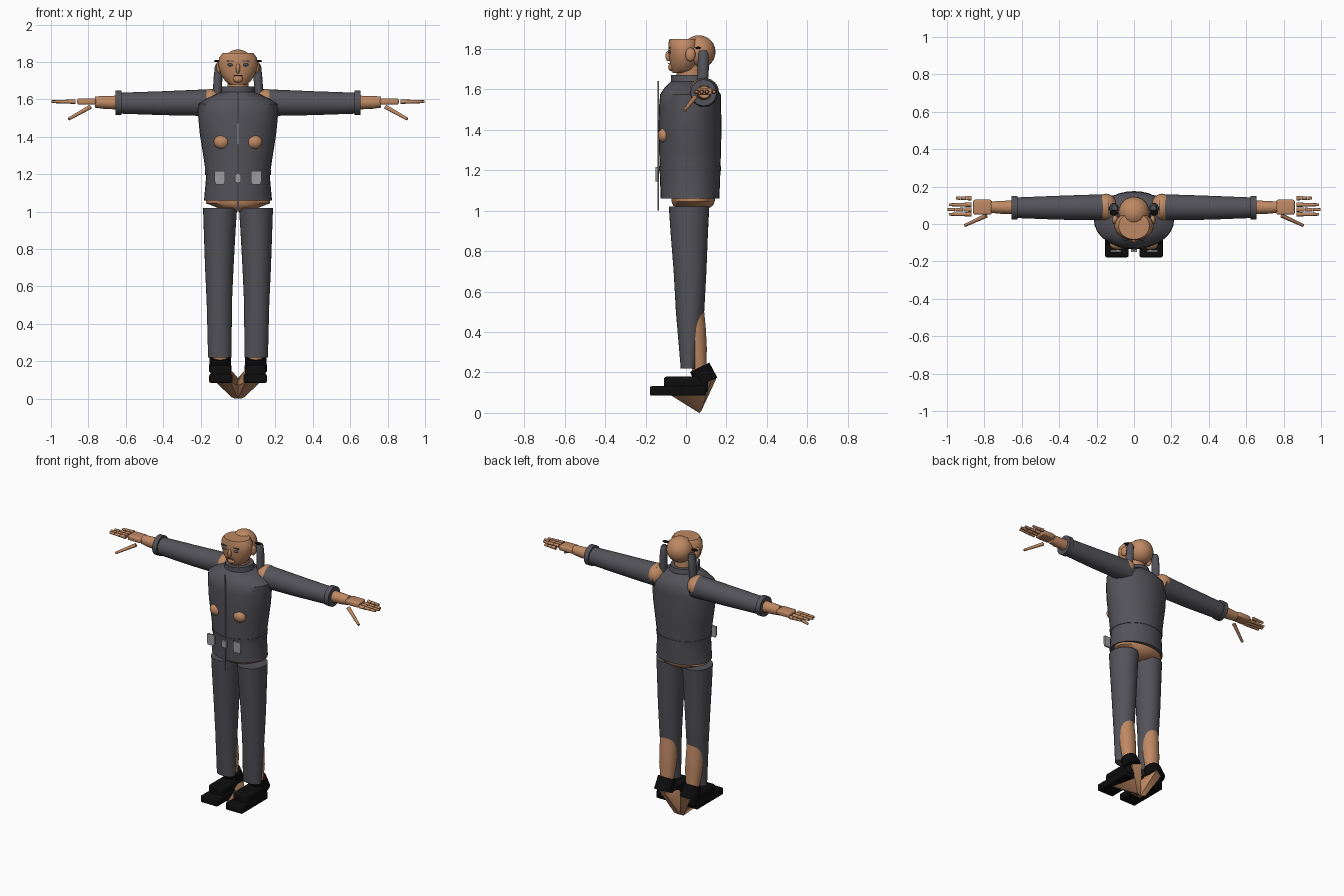
import bpy, bmesh, math
from mathutils import Vector, Matrix

cube = bpy.data.objects.get("Cube")
if cube:
    bpy.data.objects.remove(cube, do_unlink=True)


def material(name, r, g, b):
    m = bpy.data.materials.new(name)
    m.use_nodes = True
    m.diffuse_color = (r, g, b, 1)
    m.node_tree.nodes["Principled BSDF"].inputs["Base Color"].default_value = (r, g, b, 1)
    return m


CLOTH = material("charcoal cloth", .085, .085, .1)
SKIN = material("skin", .52, .25, .125)
BLACK = material("black leather", .004, .004, .004)
METAL = material("light metal", .34, .34, .35)
ZIP = material("zip grey", .16, .16, .17)
EYE = material("eye grey", .07, .09, .12)
LIP = material("lip brown", .22, .09, .05)


def finish(name, bm, mat, angle=40):
    bmesh.ops.recalc_face_normals(bm, faces=bm.faces)
    mesh = bpy.data.meshes.new(name)
    bm.to_mesh(mesh)
    bm.free()
    mesh.materials.append(mat)
    ob = bpy.data.objects.new(name, mesh)
    bpy.context.collection.objects.link(ob)
    bpy.ops.object.select_all(action='DESELECT')
    ob.select_set(True)
    bpy.context.view_layer.objects.active = ob
    bpy.ops.object.shade_smooth_by_angle(angle=math.radians(angle))
    return ob


def loft(name, rings, mat, along_x=False, n=32):
    """Skin ellipses (centre a, centre b, position, radius a, radius b)."""
    bm = bmesh.new()
    loops = []
    for a, b, t, ra, rb in rings:
        loop = []
        for i in range(n):
            ang = math.tau * i / n
            u, v = a + ra * math.cos(ang), b + rb * math.sin(ang)
            loop.append(bm.verts.new((t, u, v) if along_x else (u, v, t)))
        loops.append(loop)
    for lo, hi in zip(loops, loops[1:]):
        for i in range(n):
            j = (i + 1) % n
            bm.faces.new((lo[i], lo[j], hi[j], hi[i]))
    bm.faces.new(loops[0])
    bm.faces.new(loops[-1])
    return finish(name, bm, mat)


def ball(name, loc, size, mat):
    bm = bmesh.new()
    bmesh.ops.create_uvsphere(bm, u_segments=24, v_segments=14, radius=1,
                              matrix=Matrix.LocRotScale(Vector(loc), None, Vector(size)))
    return finish(name, bm, mat)


def box(name, lo, hi, mat, bevel=0):
    lo, hi = Vector(lo), Vector(hi)
    bm = bmesh.new()
    bmesh.ops.create_cube(bm, size=1, matrix=Matrix.LocRotScale((lo + hi) / 2, None, hi - lo))
    if bevel:
        bmesh.ops.bevel(bm, geom=bm.edges[:], offset=bevel, segments=3, affect='EDGES', profile=.5)
    return finish(name, bm, mat)


def rod(name, p, q, r1, r2, mat, n=12):
    p, q = Vector(p), Vector(q)
    d = q - p
    turn = d.to_track_quat('Z', 'Y').to_matrix().to_4x4()
    bm = bmesh.new()
    bmesh.ops.create_cone(bm, cap_ends=True, segments=n, radius1=r1, radius2=r2, depth=d.length,
                          matrix=Matrix.Translation((p + q) / 2) @ turn)
    return finish(name, bm, mat)


def hull(name, points, mat):
    bm = bmesh.new()
    for p in points:
        bm.verts.new(p)
    bmesh.ops.convex_hull(bm, input=bm.verts[:])
    return finish(name, bm, mat)


# Jacket, belt, collar and hips
loft("jacket", [(0, .02, 1.06, .182, .145), (0, .02, 1.19, .17, .15), (0, .02, 1.3, .186, .153),
                (0, .02, 1.42, .205, .156), (0, .02, 1.52, .214, .153), (0, .022, 1.575, .212, .15),
                (0, .022, 1.605, .165, .13), (0, .02, 1.64, .09, .095)], CLOTH)
loft("belt", [(0, .02, 1.195, .175, .153), (0, .02, 1.22, .178, .154)], CLOTH)
loft("collar", [(0, .02, 1.62, .097, .095), (0, .015, 1.67, .085, .09)], CLOTH)
loft("neck", [(0, .02, 1.6, .06, .065), (0, .015, 1.73, .055, .062)], SKIN)
loft("hips", [(0, .035, 1.0, .06, .06), (0, .035, 1.025, .12, .098),
              (0, .035, 1.045, .172, .107), (0, .035, 1.09, .172, .11)], SKIN)

# Jacket fastenings
box("zip_strip", (-.006, -.142, 1.0), (.006, -.134, 1.64), ZIP)
box("centre_buckle", (-.017, -.15, 1.155), (.017, -.135, 1.2), METAL)

# Head and face
ball("cranium", (0, .063, 1.785), (.083, .083, .082), SKIN)
loft("face", [(0, -.015, 1.68, .045, .05), (0, -.012, 1.697, .068, .06), (0, -.01, 1.735, .092, .07),
              (0, -.01, 1.785, .106, .077), (0, -.01, 1.825, .1, .077), (0, -.01, 1.848, .082, .072)], SKIN)
ball("nose", (0, -.088, 1.765), (.012, .014, .026), SKIN)
ball("chin", (0, -.07, 1.71), (.026, .018, .021), SKIN)
box("mouth", (-.024, -.09, 1.725), (.024, -.081, 1.731), LIP)

for side, s in (("left", 1), ("right", -1)):
    # Facial details and hanging side bands
    ball(side + "_eye", (s * .042, -.081, 1.785), (.015, .007, .008), EYE)
    box(side + "_brow", (s * .042 - .02, -.086, 1.803), (s * .042 + .02, -.077, 1.809), EYE)
    ball(side + "_ear", (s * .1, .022, 1.772), (.016, .025, .034), SKIN)
    ball(side + "_temple_tuft", (s * .108, .06, 1.805), (.022, .015, .006), BLACK)
    loft(side + "_side_band", [(s * .112, .08, 1.6, .022, .026), (s * .108, .085, 1.7, .024, .028),
                               (s * .103, .085, 1.775, .021, .026), (s * .103, .085, 1.792, .014, .017)],
         CLOTH, n=20)

    # Chest patches and belt pouches
    ball(side + "_chest_patch", (s * .087, -.108, 1.372), (.043, .03, .037), SKIN)
    x = s * .097
    hull(side + "_belt_clip", [(x + i * w, y, z) for i in (-1, 1) for y in (-.151, -.138)
                               for w, z in ((.022, 1.145), (.028, 1.162), (.028, 1.217))], METAL)

    # Arms
    ball(side + "_shoulder", (s * .15, .09, 1.59), (.06, .072, .066), SKIN)
    loft(side + "_sleeve", [(.09, 1.583, s * .135, .07, .072), (.087, 1.58, s * .4, .064, .064),
                            (.087, 1.58, s * .63, .055, .056)], CLOTH, True)
    loft(side + "_cuff", [(.087, 1.583, s * .622, .064, .065), (.087, 1.583, s * .655, .064, .065)], CLOTH, True)
    loft(side + "_forearm", [(.089, 1.583, s * .62, .038, .038), (.089, 1.584, s * .72, .034, .034),
                             (.09, 1.586, s * .765, .03, .03)], SKIN, True)
    box(side + "_palm", (s * .81 - .05, .05, 1.572), (s * .81 + .05, .13, 1.606), SKIN, .01)
    for f, (y, tip) in enumerate(((.138, .955), (.103, .99), (.077, 1), (.052, .99))):
        step = (tip - .87) / 3
        for k in range(3):
            rod(f"{side}_finger_{f + 1}_{k + 1}", (s * (.87 + k * step), y, 1.588),
                (s * (.868 + (k + 1) * step), y, 1.588), .012 - k * .0015, .0105 - k * .0015, SKIN)
    joints = [Vector((s * .79, .045, 1.56)).lerp(Vector((s * .905, -.008, 1.495)), t) for t in (0, .5, 1)]
    for k in range(2):
        rod(f"{side}_thumb_{k + 1}", joints[k], joints[k + 1], .012 - k * .002, .01 - k * .002, SKIN)

    # Trousers and bare calves
    loft(side + "_trouser_leg", [(s * .097, .012, .22, .063, .038), (s * .1, .02, .5, .067, .07),
                                 (s * .1, .02, .7, .076, .081), (s * .098, .016, .9, .085, .093),
                                 (s * .096, .015, 1.02, .091, .1)], CLOTH)
    loft(side + "_calf", [(s * .095, .075, .15, .038, .035), (s * .095, .065, .22, .043, .036),
                          (s * .096, .053, .32, .056, .05), (s * .098, .04, .42, .058, .058),
                          (s * .1, .025, .55, .056, .06)], SKIN)

    # Bare feet and shoes
    hull(side + "_foot", [(s * a, b, c) for a, b, c in (
        (.13, .13, .18), (.06, .15, .17), (.06, .05, .18), (.12, -.08, .09), (.04, -.08, .09),
        (.035, .075, .008), (.015, .065, 0), (0, .065, 0), (0, .06, .11), (0, .0, .07))], SKIN)
    box(side + "_sole", (s * .092 - .062, -.178, .085), (s * .092 + .062, .1, .132), BLACK, .008)
    box(side + "_shoe_upper", (s * .092 - .055, -.11, .1), (s * .092 + .055, .11, .18), BLACK, .015)
    cuff = loft(side + "_ankle_cuff", [(0, 0, -.042, .06, .056), (0, 0, .042, .057, .053)], BLACK)
    cuff.rotation_euler.x = math.radians(26)
    cuff.location = (s * .095, .086, .188)
